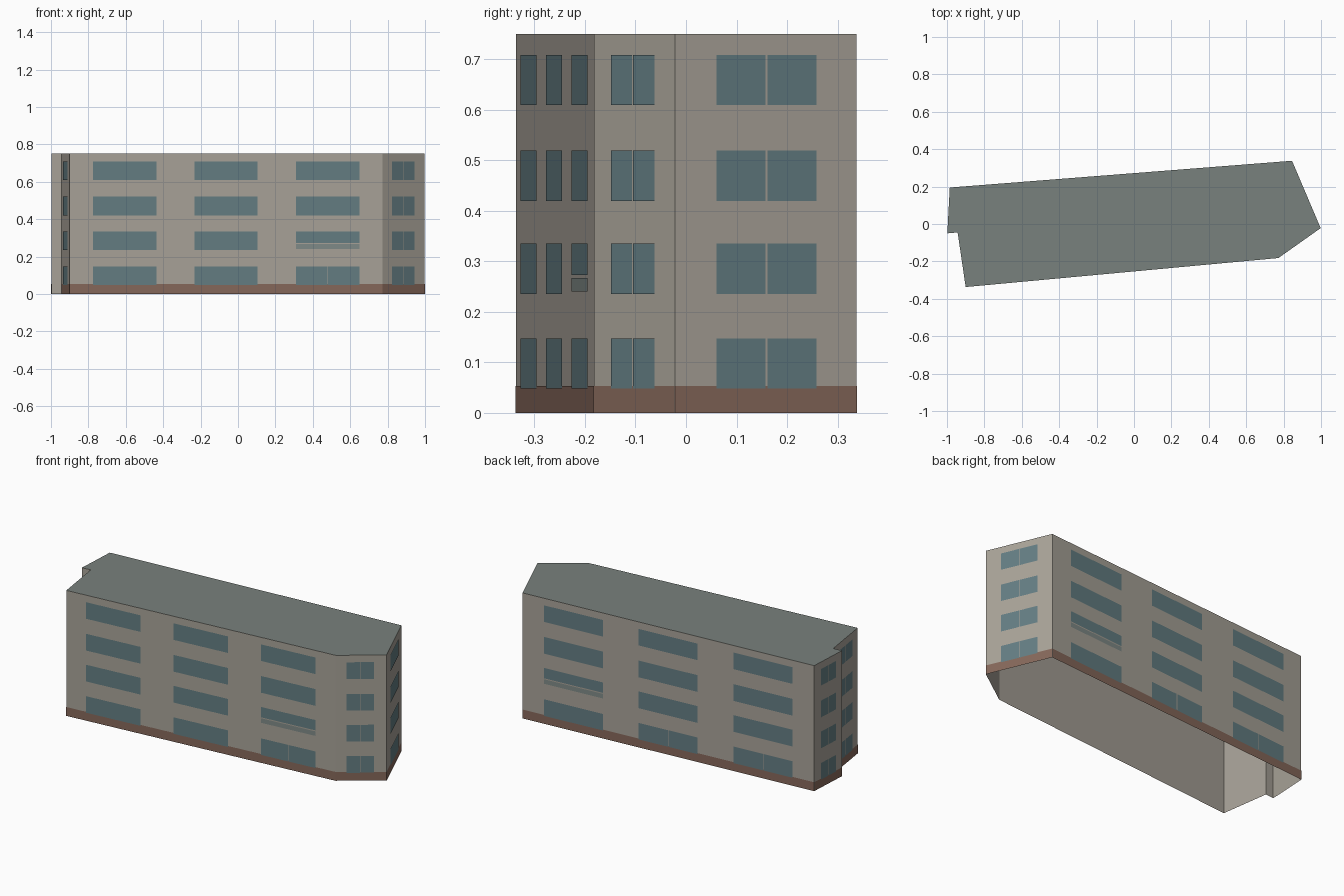
import bpy
from mathutils import Vector

if "Cube" in bpy.data.objects:
    bpy.data.objects.remove(bpy.data.objects["Cube"])

H = 0.75
A, G, F, E = (-0.985, 0.195), (-0.998, -0.05), (-0.943, -0.045), (-0.90, -0.337)
D, C, B = (0.772, -0.182), (0.998, -0.022), (0.845, 0.338)
outline = [A, G, F, E, D, C, B]            # counter-clockwise from above
FLOORS = [(0.048, 0.147), (0.235, 0.335), (0.42, 0.52), (0.61, 0.709)]
LONG_COLS = [(0.074, 0.277), (0.399, 0.601), (0.724, 0.927)]


def material(name, rgb):
    m = bpy.data.materials.new(name)
    m.diffuse_color = (*rgb, 1)
    m.use_nodes = True
    m.node_tree.nodes["Principled BSDF"].inputs["Base Color"].default_value = m.diffuse_color
    return m


wall_mat = material("wall_plaster", (0.40, 0.37, 0.32))
roof_mat = material("roof_grey", (0.19, 0.22, 0.205))
glass_mat = material("window_glass", (0.13, 0.21, 0.23))
brick_mat = material("plinth_brown", (0.24, 0.14, 0.105))
rail_mat = material("panel_grey", (0.22, 0.26, 0.25))


def make(name, polys, mat):
    """Build one object from a list of separate polygons."""
    verts, faces = [], []
    for p in polys:
        faces.append(range(len(verts), len(verts) + len(p)))
        verts += p
    me = bpy.data.meshes.new(name)
    me.from_pydata(verts, [], [list(f) for f in faces])
    me.materials.append(mat)
    ob = bpy.data.objects.new(name, me)
    bpy.context.collection.objects.link(ob)
    return ob


def panel(p, q, t0, t1, z0, z1, out=0.0):
    """Upright rectangle on the wall p-q between fractions t0 and t1."""
    p, q = Vector((*p, 0)), Vector((*q, 0))
    d = q - p
    n = d.cross(Vector((0, 0, 1))).normalized() * out
    a, b = p + d * t0 + n, p + d * t1 + n
    return [(v.x, v.y, z) for v, z in ((a, z0), (b, z0), (b, z1), (a, z1))]


def window(p, q, t0, t1, z0, z1, split):
    """One pane, or two panes with a narrow gap between them."""
    if not split:
        return [panel(p, q, t0, t1, z0, z1, 0.002)]
    length = (Vector(q) - Vector(p)).length
    m, g = (t0 + t1) / 2, 0.002 / length
    return [panel(p, q, t0, m - g, z0, z1, 0.002),
            panel(p, q, m + g, t1, z0, z1, 0.002)]


edges = list(zip(outline, outline[1:] + outline[:1]))

# Walls (open underneath) and flat roof
make("walls", [panel(p, q, 0, 1, 0, H) for p, q in edges], wall_mat)
make("roof", [[(x, y, H) for x, y in outline]], roof_mat)

# Brown plinth on every wall but the small step
make("plinth", [panel(p, q, 0, 1, 0, 0.053, 0.001)
                for p, q in edges if p != G], brick_mat)

# Split windows on the short end walls
ends = []
for p, q, t0, t1 in ((D, C, 0.22, 0.755), (C, B, 0.228, 0.776),
                     (F, E, 0.23, 0.78), (A, G, 0.24, 0.77)):
    for z0, z1 in FLOORS:
        ends += window(p, q, t0, t1, z0, z1, True)
make("end_windows", ends, glass_mat)

# Wide windows on the long walls; one column has a railing panel upstairs
rails = []
for name, p, q, split_cols, rail_col in (("front_windows", E, D, (2,), 2),
                                         ("back_windows", B, A, (1, 2), 0)):
    panes = []
    for c, (t0, t1) in enumerate(LONG_COLS):
        for f, (z0, z1) in enumerate(FLOORS):
            if f == 1 and c == rail_col:
                rails.append(panel(p, q, t0, t1, z0 + 0.005, 0.267, 0.002))
                z0 = 0.273
            panes += window(p, q, t0, t1, z0, z1, f == 0 and c in split_cols)
    make(name, panes, glass_mat)
make("railing_panels", rails, rail_mat)
